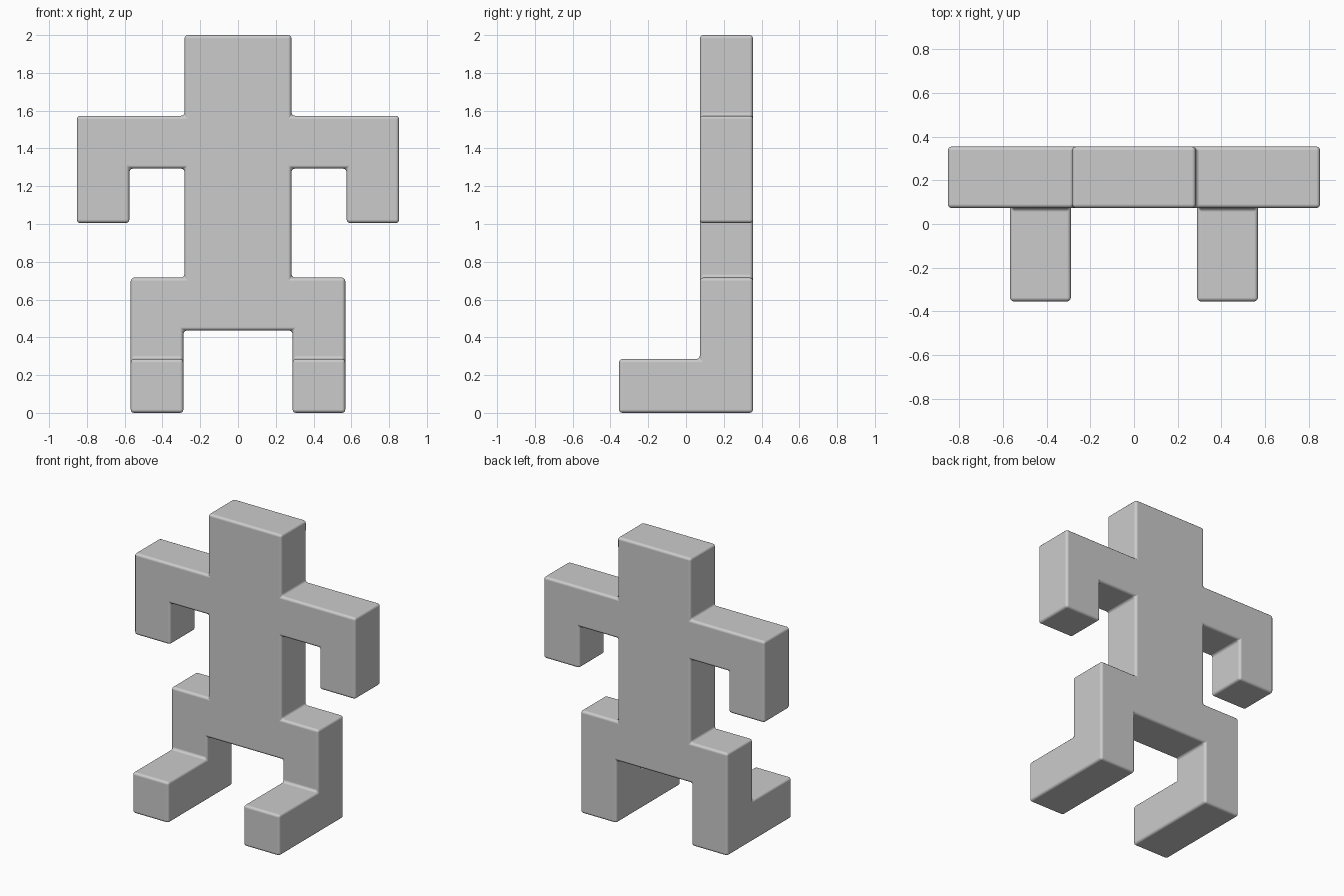
import bpy, bmesh, math

if "Cube" in bpy.data.objects:
    bpy.data.objects.remove(bpy.data.objects["Cube"])

BACK, FRONT, TOE = 0.355, 0.073, -0.355   # y levels
FOOT_TOP = 0.285

# Right half of the front outline, from the top centre down to the crotch
half = [(0.283, 2.0), (0.283, 1.573), (0.853, 1.573), (0.853, 1.005),
        (0.575, 1.005), (0.575, 1.293), (0.283, 1.293), (0.283, 0.716),
        (0.568, 0.716), (0.568, FOOT_TOP), (0.289, FOOT_TOP), (0.289, 0.436)]

bm = bmesh.new()
right = [bm.verts.new((x, FRONT, z)) for x, z in half]
left = [bm.verts.new((-x, FRONT, z)) for x, z in half]
faces = [bm.faces.new(right[::-1] + left)]


def extrude(region, dy):
    ret = bmesh.ops.extrude_face_region(bm, geom=region)
    verts = [g for g in ret["geom"] if isinstance(g, bmesh.types.BMVert)]
    bmesh.ops.translate(bm, vec=(0, dy, 0), verts=verts)


# Heel patches continue the legs to the ground
feet = []
for side, s in ((right, 1), (left, -1)):
    lower = [bm.verts.new((s * x, FRONT, 0)) for x in (0.289, 0.568)]
    quad = [side[9], side[10], lower[0], lower[1]]
    feet.append(bm.faces.new(quad if s < 0 else quad[::-1]))

# Flat body slab: keep the front faces and give them thickness
front_copy = bmesh.ops.duplicate(bm, geom=faces + feet)["geom"]
extrude([f for f in front_copy if isinstance(f, bmesh.types.BMFace)], BACK - FRONT)
bmesh.ops.remove_doubles(bm, verts=bm.verts, dist=0.0005)

# Feet reach forward from the slab
bm.faces.ensure_lookup_table()
toes = [f for f in bm.faces
        if all(abs(v.co.y - FRONT) < 1e-4 and v.co.z < FOOT_TOP + 0.001 for v in f.verts)]
ret = bmesh.ops.extrude_discrete_faces(bm, faces=toes)
for f in ret["faces"]:
    ring = [v for v in f.verts]
    base = [bm.verts.new(v.co) for v in ring]
    for v in ring:
        v.co.y = TOE
    for i in range(4):
        j = (i + 1) % 4
        bm.faces.new((base[i], base[j], ring[j], ring[i]))
bmesh.ops.remove_doubles(bm, verts=bm.verts, dist=0.0005)

# Merge coplanar pieces so only true corners get rounded
bmesh.ops.recalc_face_normals(bm, faces=bm.faces)
bmesh.ops.dissolve_limit(bm, angle_limit=math.radians(1), verts=bm.verts, edges=bm.edges)
bmesh.ops.recalc_face_normals(bm, faces=bm.faces)

mesh = bpy.data.meshes.new("blocky_figure")
bm.to_mesh(mesh)
bm.free()
figure = bpy.data.objects.new("blocky_figure", mesh)
bpy.context.collection.objects.link(figure)

# Small rounded edges
bevel = figure.modifiers.new("rounded_edges", 'BEVEL')
bevel.width = 0.018
bevel.segments = 3
bevel.limit_method = 'ANGLE'
bevel.harden_normals = True

bpy.context.view_layer.objects.active = figure
figure.select_set(True)
bpy.ops.object.shade_smooth_by_angle(angle=math.radians(40))
